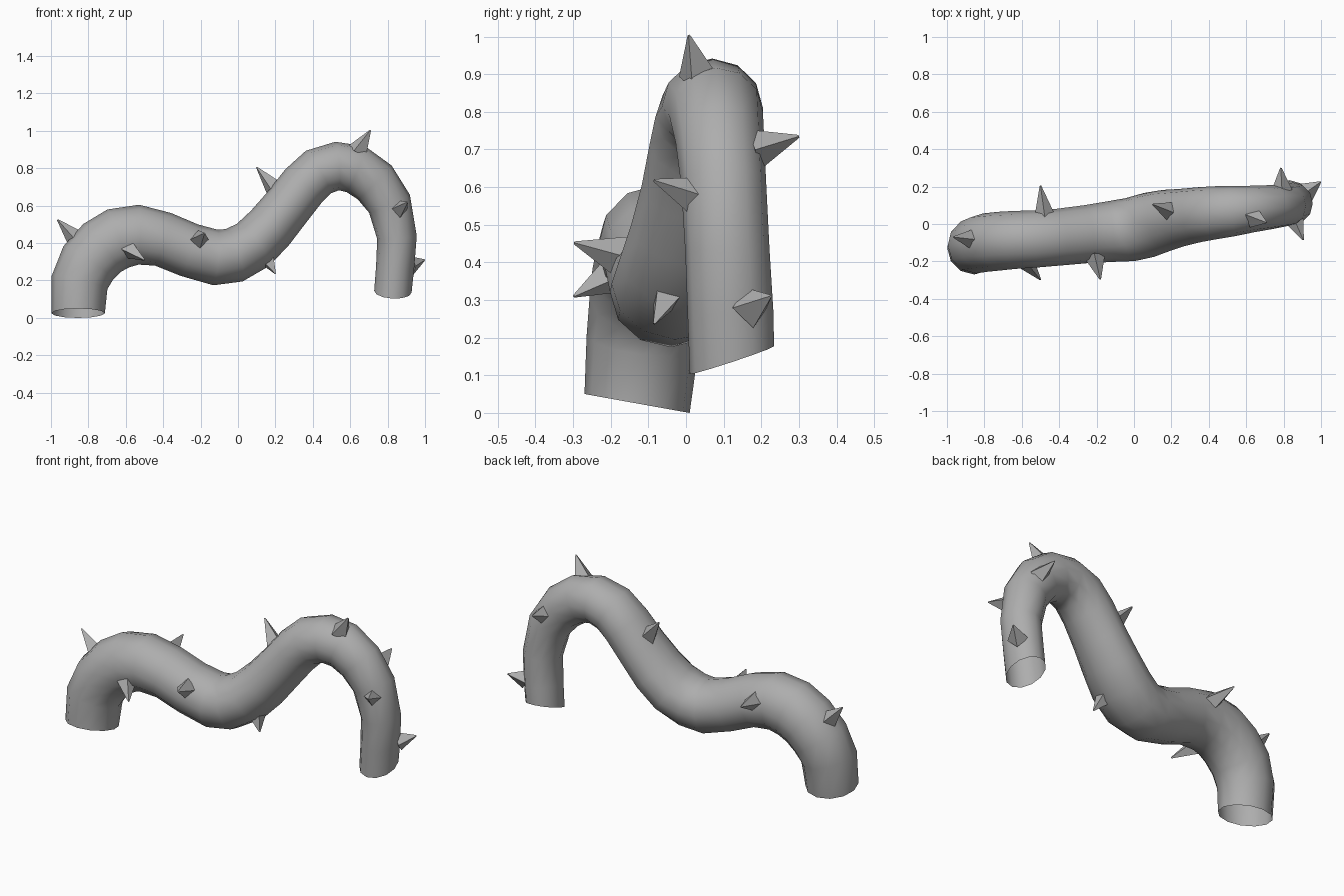
import bpy, bmesh, math
from mathutils import Vector

if "Cube" in bpy.data.objects:
    bpy.data.objects.remove(bpy.data.objects["Cube"])

SIDES = 12

# Path of the stem: x, y, z, in-plane radius, sideways radius
PATH = [
    (-.855, -.130, .025, .143, .142), (-.847, -.115, .19, .153, .150),
    (-.80, -.100, .295, .160, .157), (-.725, -.092, .375, .163, .157),
    (-.64, -.085, .425, .165, .155), (-.53, -.08, .445, .160, .153),
    (-.40, -.07, .420, .147, .152), (-.26, -.055, .362, .145, .155),
    (-.12, -.04, .323, .149, .163), (-.02, -.03, .335, .147, .170),
    (.08, -.005, .390, .142, .174), (.17, .018, .480, .137, .166),
    (.26, .035, .590, .132, .154), (.35, .05, .705, .132, .147),
    (.43, .06, .780, .132, .142), (.53, .07, .812, .130, .135),
    (.63, .08, .795, .132, .125), (.73, .09, .725, .128, .118),
    (.81, .10, .610, .119, .113), (.85, .11, .430, .106, .112),
    (.84, .118, .270, .102, .114), (.828, .122, .140, .100, .118),
]

# Spikes: point on the stem surface, tip
SPIKES = [
    ((-.875, -.08, .43), (-.965, -.07, .525)),
    ((-.58, -.20, .365), (-.50, -.298, .31)),
    ((-.205, -.19, .42), (-.18, -.297, .452)),
    ((-.48, .06, .48), (-.50, .205, .51)),
    ((.19, .07, .695), (.10, .105, .805)),
    ((.16, -.05, .31), (.20, -.085, .237)),
    ((.65, .03, .91), (.708, .008, 1.003)),
    ((.79, .20, .705), (.785, .30, .735)),
    ((.86, .018, .58), (.905, -.085, .618)),
    ((.935, .18, .285), (.998, .225, .31)),
]

grey = bpy.data.materials.new("dark_grey")
grey.diffuse_color = (.42, .42, .42, 1)
grey.use_nodes = True
grey.node_tree.nodes["Principled BSDF"].inputs["Base Color"].default_value = grey.diffuse_color


def finish(name, bm):
    bmesh.ops.recalc_face_normals(bm, faces=bm.faces)
    mesh = bpy.data.meshes.new(name)
    bm.to_mesh(mesh)
    bm.free()
    mesh.materials.append(grey)
    obj = bpy.data.objects.new(name, mesh)
    bpy.context.collection.objects.link(obj)
    return obj


def make_stem():
    bm = bmesh.new()
    pts = [Vector(p[:3]) for p in PATH]
    rings = []
    for i, (p, row) in enumerate(zip(pts, PATH)):
        # Both open ends are cut at a slight tilt
        if i == 0:
            t = Vector((0, .18, 1))
        elif i == len(pts) - 1:
            t = Vector((-.05, .33, -1))
        else:
            t = (pts[i + 1] - p).normalized() + (p - pts[i - 1]).normalized()
        t.normalize()
        side = Vector((0, 1, 0))
        side = (side - t * side.dot(t)).normalized()
        up = side.cross(t)
        ring = []
        for k in range(SIDES):
            a = 2 * math.pi * k / SIDES
            ring.append(bm.verts.new(p + up * row[3] * math.cos(a) + side * row[4] * math.sin(a)))
        rings.append(ring)
    for a, b in zip(rings, rings[1:]):
        for k in range(SIDES):
            n = (k + 1) % SIDES
            bm.faces.new((a[k], a[n], b[n], b[k]))
    for f in bm.faces:
        f.smooth = True
    return finish("stem", bm)


def make_spike(i, base, tip):
    base, tip = Vector(base), Vector(tip)
    axis = (tip - base).normalized()
    foot = base - axis * .02          # sink the foot into the stem
    length = (tip - foot).length
    bm = bmesh.new()
    bmesh.ops.create_cone(bm, cap_ends=True, segments=4, radius1=.056, radius2=.004, depth=length)
    obj = finish(f"spike_{i}", bm)
    obj.location = (foot + tip) / 2
    obj.rotation_euler = axis.to_track_quat('Z', 'Y').to_euler()
    return obj


make_stem()
for i, (base, tip) in enumerate(SPIKES, 1):
    make_spike(i, base, tip)
